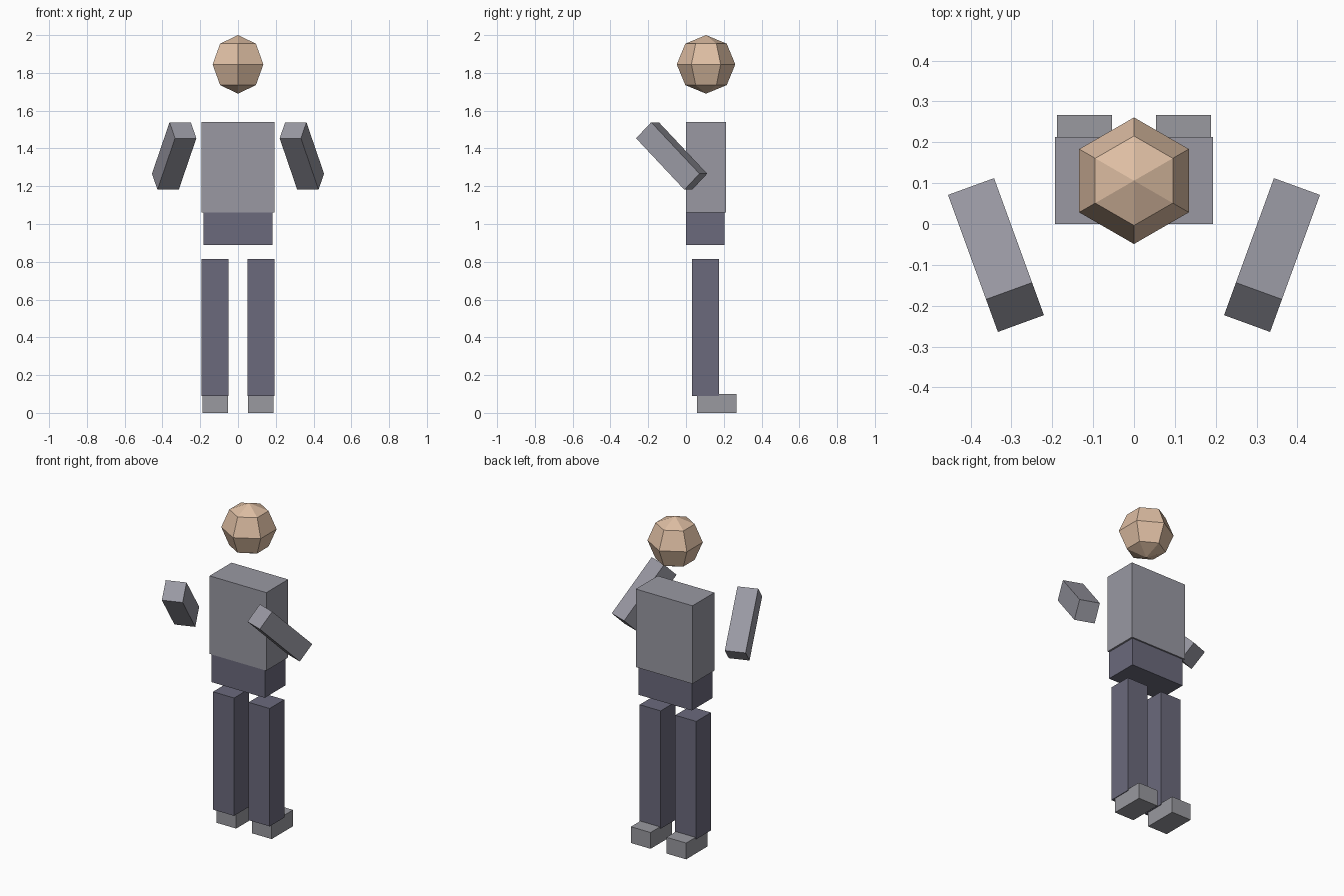
import bpy
import bmesh
from math import sin, cos, pi, radians
from mathutils import Vector

default_cube = bpy.data.objects.get("Cube")
if default_cube:
    bpy.data.objects.remove(default_cube, do_unlink=True)


def make_material(name, rgb):
    mat = bpy.data.materials.new(name)
    mat.use_nodes = True
    colour = (*rgb, 1.0)
    mat.diffuse_color = colour
    mat.node_tree.nodes["Principled BSDF"].inputs["Base Color"].default_value = colour
    return mat


skin = make_material("skin", (0.73, 0.515, 0.367))
shirt = make_material("grey_shirt", (0.319, 0.317, 0.365))
trousers = make_material("dark_trousers", (0.147, 0.144, 0.202))
shoes = make_material("grey_shoes", (0.319, 0.319, 0.348))


def add_object(name, bm, mat, location, rotation=(0, 0, 0)):
    bmesh.ops.recalc_face_normals(bm, faces=bm.faces)
    mesh = bpy.data.meshes.new(name)
    bm.to_mesh(mesh)
    bm.free()
    mesh.materials.append(mat)
    obj = bpy.data.objects.new(name, mesh)
    obj.location = location
    obj.rotation_euler = rotation
    bpy.context.scene.collection.objects.link(obj)
    return obj


def add_box(name, mat, centre, size, rotation=(0, 0, 0)):
    bm = bmesh.new()
    bmesh.ops.create_cube(bm, size=1)
    bmesh.ops.scale(bm, vec=Vector(size), verts=bm.verts)
    return add_object(name, bm, mat, centre, rotation)


def add_faceted_ball(name, mat, centre, radius, sides, bands):
    # Spin a half circle around z, so the first corner points along y
    bm = bmesh.new()
    arc = [bm.verts.new((0, radius * sin(pi * i / bands), radius * cos(pi * i / bands)))
           for i in range(bands + 1)]
    edges = [bm.edges.new(pair) for pair in zip(arc, arc[1:])]
    bmesh.ops.spin(bm, geom=arc + edges, cent=(0, 0, 0), axis=(0, 0, 1),
                   angle=2 * pi, steps=sides)
    bmesh.ops.remove_doubles(bm, verts=bm.verts, dist=0.001)
    return add_object(name, bm, mat, centre)


# Head and body
add_faceted_ball("head", skin, (0, 0.106, 1.845), 0.155, 6, 4)
add_box("torso", shirt, (0, 0.106, 1.3), (0.386, 0.213, 0.48))
add_box("hips", trousers, (0, 0.102, 0.977), (0.364, 0.203, 0.175))

# Limbs, once for each side
for side, sign in (("left", 1), ("right", -1)):
    add_box(side + "_arm", shirt, (sign * 0.338, -0.076, 1.36),
            (0.12, 0.385, 0.12), (radians(-45), 0, radians(-20 * sign)))
    add_box(side + "_leg", trousers, (sign * 0.121, 0.104, 0.452),
            (0.143, 0.143, 0.725))
    add_box(side + "_shoe", shoes, (sign * 0.121, 0.163, 0.05),
            (0.134, 0.208, 0.1))
